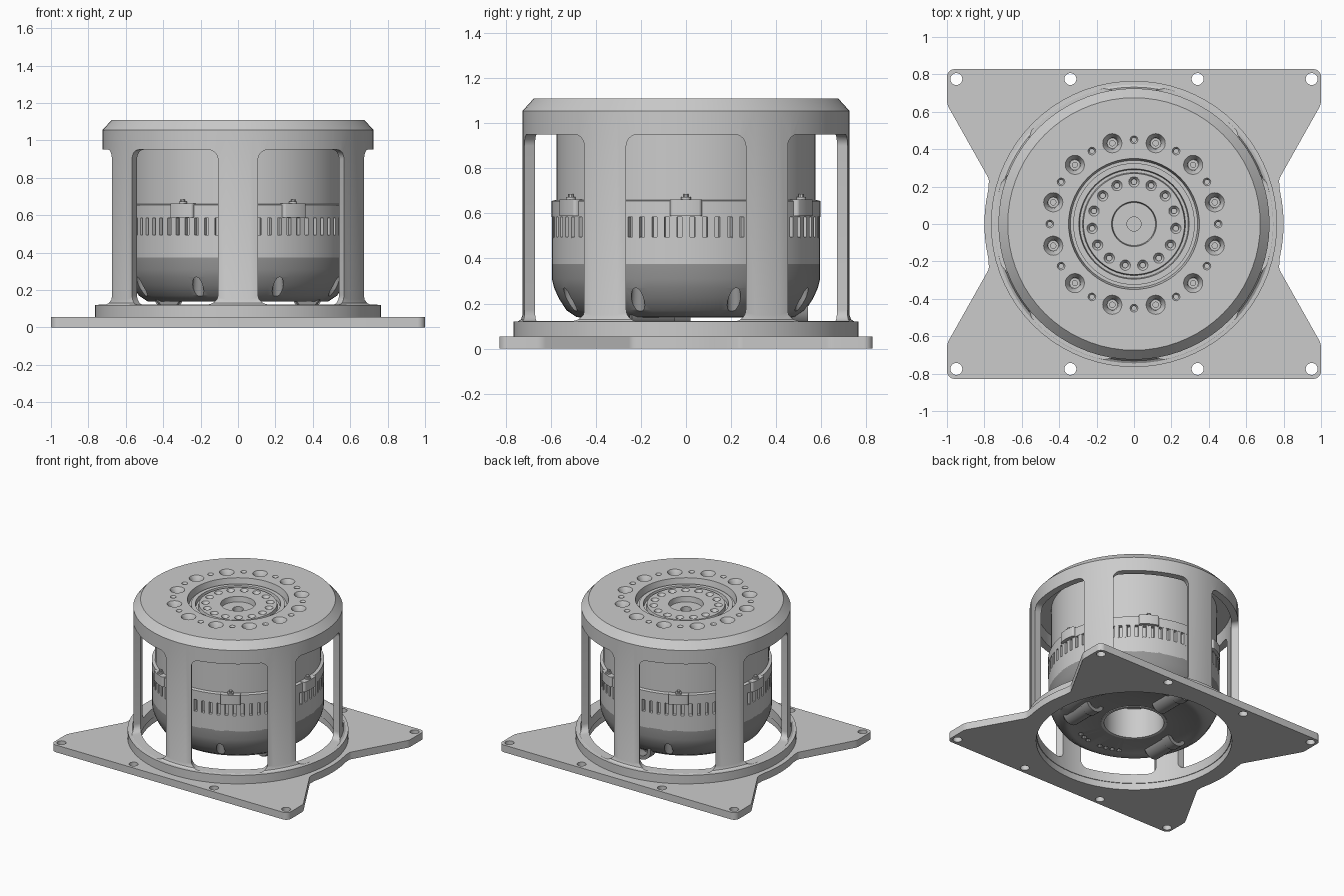
import bpy, bmesh, math
from mathutils import Matrix, Vector

if "Cube" in bpy.data.objects:
    bpy.data.objects.remove(bpy.data.objects["Cube"])

def T(x, y, z): return Matrix.Translation((x, y, z))
def RZ(deg): return Matrix.Rotation(math.radians(deg), 4, 'Z')
def polar(r, deg): return r * math.cos(math.radians(deg)), r * math.sin(math.radians(deg))

def lathe(bm, prof, seg=64, M=Matrix(), ring=False):
    """Spin (r, z) points about z; ring=True closes the profile on itself."""
    rows = []
    for r, z in prof:
        n = 1 if r == 0 else seg
        rows.append([bm.verts.new(M @ Vector((*polar(r, 360 * i / seg), z))) for i in range(n)])
    for a, b in zip(rows, rows[1:] + (rows[:1] if ring else [])):
        if len(a) == len(b) == 1:
            continue
        for i in range(seg):
            j = (i + 1) % seg
            q = [a[i % len(a)], a[j % len(a)], b[j % len(b)], b[i % len(b)]]
            bm.faces.new(list(dict.fromkeys(q)))

def cyl(bm, r, z0, z1, seg=16, M=Matrix()):
    lathe(bm, [(0, z0), (r, z0), (r, z1), (0, z1)], seg, M)

def rounded(corners, steps=6):
    """Fillet the corners (x, y, radius) of a polygon."""
    out = []
    for i, (x, y, r) in enumerate(corners):
        p = Vector((x, y))
        if r == 0:
            out.append(p)
            continue
        a = (Vector(corners[i - 1][:2]) - p).normalized()
        b = (Vector(corners[(i + 1) % len(corners)][:2]) - p).normalized()
        half = a.angle(b) / 2
        s, e = p + a * r / math.tan(half), p + b * r / math.tan(half)
        c = p + (a + b).normalized() * r / math.sin(half)
        for k in range(steps + 1):
            d = (s - c).lerp(e - c, k / steps).normalized() * r
            out.append(c + d)
    return out

def prism(bm, pts, z0, z1, M=Matrix()):
    lo = [bm.verts.new(M @ Vector((p[0], p[1], z0))) for p in pts]
    hi = [bm.verts.new(M @ Vector((p[0], p[1], z1))) for p in pts]
    bm.faces.new(lo[::-1])
    bm.faces.new(hi)
    for i in range(len(pts)):
        j = (i + 1) % len(pts)
        bm.faces.new([lo[i], lo[j], hi[j], hi[i]])

def box(bm, x0, x1, y0, y1, z0, z1, M=Matrix()):
    prism(bm, [(x0, y0), (x1, y0), (x1, y1), (x0, y1)], z0, z1, M)

def finish(bm, name, cut=None, mat=None):
    def make(b, n):
        bmesh.ops.recalc_face_normals(b, faces=b.faces[:])
        me = bpy.data.meshes.new(n)
        b.to_mesh(me)
        b.free()
        o = bpy.data.objects.new(n, me)
        bpy.context.collection.objects.link(o)
        return o
    ob = make(bm, name)
    bpy.ops.object.select_all(action='DESELECT')
    ob.select_set(True)
    bpy.context.view_layer.objects.active = ob
    if cut:
        tool = make(cut, name + "_cutter")
        tool.hide_render = True
        m = ob.modifiers.new("cut", 'BOOLEAN')
        m.operation, m.solver, m.object = 'DIFFERENCE', 'EXACT', tool
        bpy.ops.object.modifier_apply(modifier=m.name)
        bpy.data.objects.remove(tool)
    bpy.ops.object.shade_smooth_by_angle(angle=math.radians(30))
    if mat:
        ob.data.materials.append(mat)
    return ob

dark = bpy.data.materials.new("dark_grey")
dark.diffuse_color = (0.3, 0.3, 0.3, 1)
dark.use_nodes = True
dark.node_tree.nodes["Principled BSDF"].inputs["Base Color"].default_value = dark.diffuse_color

# Base plate: waisted rectangle with a large opening and eight screw holes
side = [(1, -.828, .04), (1, -.64, .08), (.775, -.24, .05)]
side += [(*polar(.8, a), 0) for a in (-13, -9, -4.5, 0, 4.5, 9, 13)]
side += [(x, -y, r) for x, y, r in side[2::-1]]
outline = side + [(-x, -y, r) for x, y, r in side]
bm, cut = bmesh.new(), bmesh.new()
prism(bm, rounded(outline), 0, .055)
cyl(cut, .68, -.1, .2, 64)
for x in (-.95, -.34, .34, .95):
    for y in (-.775, .775):
        cyl(cut, .032, -.1, .2, 20, T(x, y, 0))
finish(bm, "base_plate", cut)

# Housing: flange, six legs and chamfered cap in one turned part with windows cut out
bm, cut = bmesh.new(), bmesh.new()
lathe(bm, [(0, .97), (.57, .97), (.57, 1.05), (.675, 1.05), (.675, .05), (.765, .05), (.765, .12),
           (.745, .121), (.732, .13), (.725, .15), (.725, 1.055), (.675, 1.11), (.35, 1.11),
           (.34, 1.06), (.325, 1.06), (.325, 1.075), (.295, 1.075), (.29, 1.05), (.275, 1.05),
           (.27, 1.075), (.12, 1.075), (.115, 1.035), (0, 1.035)], 72)
window = rounded([(-.265, .122, .05), (.265, .122, .05), (.265, .95, .05), (-.265, .95, .05)])
upright = Matrix(((0, 0, 1, 0), (1, 0, 0, 0), (0, 1, 0, 0), (0, 0, 0, 1)))
for k in range(6):
    prism(cut, window, .6, .85, RZ(60 * k) @ upright)
for k in range(12):
    lathe(cut, [(0, 1.02), (.014, 1.02), (.014, 1.05), (.028, 1.05), (.032, 1.075), (.057, 1.12),
                (0, 1.12)], 20, T(*polar(.447, 15 + 30 * k), 0))
    lathe(cut, [(0, 1.06), (.012, 1.06), (.012, 1.095), (.027, 1.12), (0, 1.12)], 12,
          T(*polar(.45, 30 * k), 0))
for k in range(15):
    lathe(cut, [(0, 1.04), (.015, 1.04), (.015, 1.055), (.035, 1.085), (0, 1.085)], 14,
          T(*polar(.225, 90 + 24 * k), 0))
cyl(cut, .038, 1.0, 1.06, 24)
finish(bm, "housing", cut)

# Motor body with a recessed vent band
bm = bmesh.new()
lathe(bm, [(0, .375), (.595, .375), (.595, .495), (.568, .495), (.568, .585), (.597, .585),
           (.597, .655), (.575, .66), (.575, 1.052), (.56, 1.052), (.56, .96), (0, .96)])
finish(bm, "motor_body")

# Vent ribs between the slots
bm = bmesh.new()
for k in range(66):
    box(bm, .55, .595, -.017, .017, .49, .59, RZ(360 * k / 66))
finish(bm, "vent_ribs")

# Clamp lugs, each with a small upright screw
bm = bmesh.new()
for k in range(6):
    M = RZ(60 * k)
    prism(bm, rounded([(.56, -.07, 0), (.612, -.07, .015), (.62, 0, 0), (.612, .07, .015),
                       (.56, .07, 0)], 3), .588, .662, M)
    cyl(bm, .022, .66, .672, 14, M @ T(.59, 0, 0))
    cyl(bm, .012, .67, .685, 10, M @ T(.59, 0, 0))
finish(bm, "clamp_lugs")

# Dark rounded lower shell with screw scallops and a row of small holes
bm, cut = bmesh.new(), bmesh.new()
lathe(bm, [(.22, .15), (.43, .15), (.455, .138), (.485, .14), (.53, .17), (.565, .225), (.585, .27),
           (.595, .31), (.595, .38), (.22, .38)], 64, ring=True)
for k in range(8):
    cyl(cut, .03, .1, .285, 16, T(*polar(.555, 22.5 + 45 * k), 0))
for a in (-115, -108, -101, -94, -78, -71, -64):
    cyl(cut, .018, .1, .2, 10, T(*polar(.405, a), 0))
finish(bm, "lower_shell", cut, dark)

# Lighter sleeve lining the central bore
bm = bmesh.new()
lathe(bm, [(.208, .145), (.228, .145), (.228, .39), (.208, .39)], 48, ring=True)
finish(bm, "bore_sleeve")

# Three cable sockets lying along y under the shell
bm = bmesh.new()
lay = Matrix.Rotation(math.radians(-90), 4, 'X')
for x, y in ((.37, -.25), (-.37, -.25), (0, .27)):
    lathe(bm, [(0, 0), (.065, 0), (.073, .01), (.073, .2), (.08, .2), (.08, .27), (.052, .27),
               (.052, .2), (0, .2)], 24, T(x, y, .172) @ lay)
finish(bm, "cable_sockets", None, dark)
